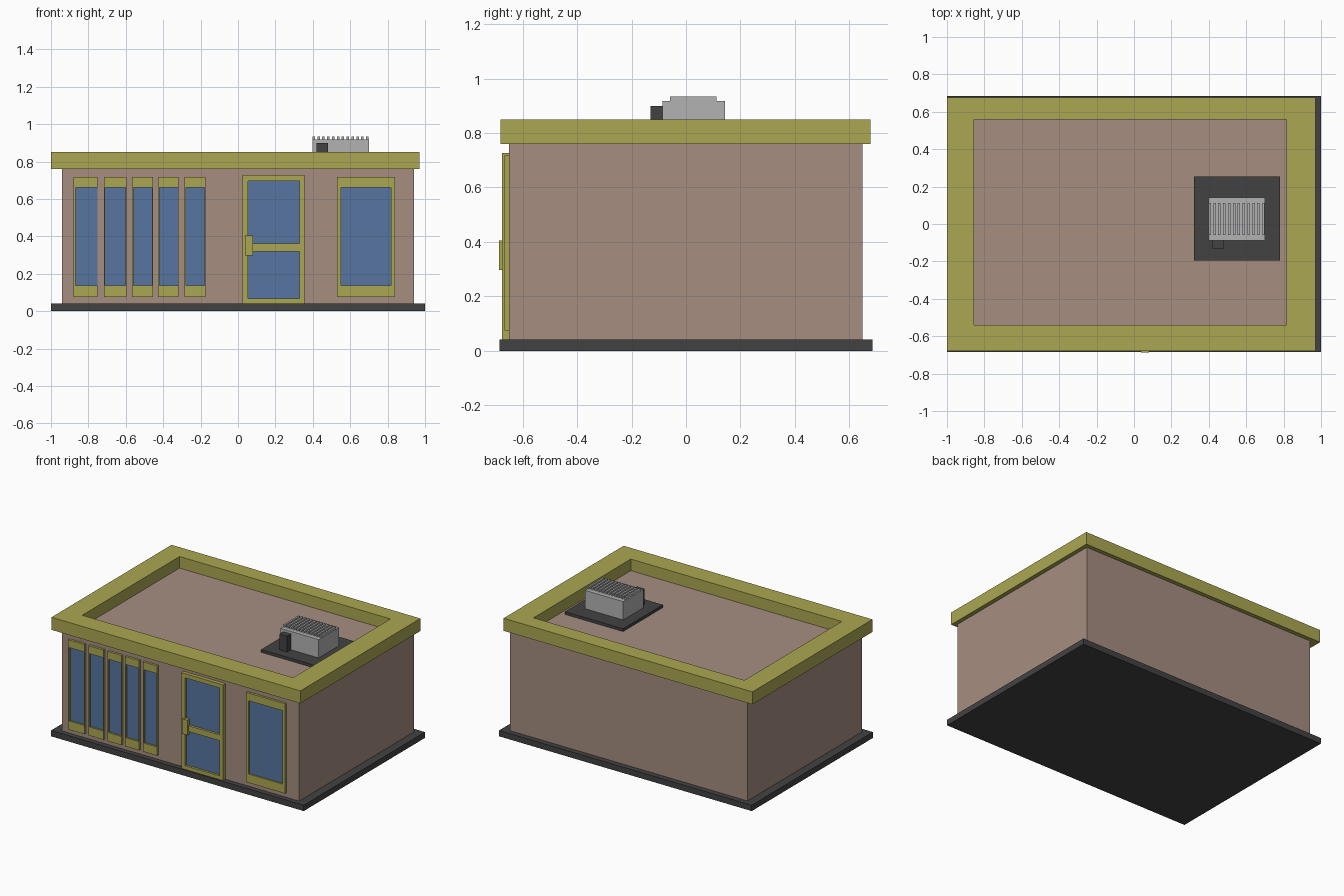
import bpy, bmesh

if "Cube" in bpy.data.objects:
    bpy.data.objects.remove(bpy.data.objects["Cube"])


def material(name, rgb):
    m = bpy.data.materials.new(name)
    m.diffuse_color = (*rgb, 1)
    m.use_nodes = True
    m.node_tree.nodes["Principled BSDF"].inputs["Base Color"].default_value = m.diffuse_color
    return m


OLIVE = material("olive_trim", (0.41, 0.39, 0.085))
WALL = material("tan_wall", (0.38, 0.27, 0.216))
GLASS = material("blue_glass", (0.093, 0.178, 0.352))
DARK = material("dark_slab", (0.055, 0.055, 0.055))
METAL = material("light_metal", (0.45, 0.45, 0.45))


def finish(name, bm, mat):
    bmesh.ops.recalc_face_normals(bm, faces=bm.faces)
    me = bpy.data.meshes.new(name)
    bm.to_mesh(me)
    bm.free()
    me.materials.append(mat)
    ob = bpy.data.objects.new(name, me)
    bpy.context.collection.objects.link(ob)
    return ob


def box(name, x, y, z, mat):
    """Box from (min, max) ranges on each axis."""
    bm = bmesh.new()
    bmesh.ops.create_cube(bm, size=1)
    for v in bm.verts:
        v.co = [r[0] + (c + 0.5) * (r[1] - r[0]) for r, c in zip((x, y, z), v.co)]
    return finish(name, bm, mat)


def ring(name, outer, inner, depth, mat, upright=False):
    """Rectangular frame; rectangles are (a0, a1, b0, b1), extruded along depth."""
    bm = bmesh.new()
    loops = []
    for a0, a1, b0, b1 in (outer, inner):
        for d in depth:
            pts = [(a0, b0), (a1, b0), (a1, b1), (a0, b1)]
            loops.append([bm.verts.new((a, d, b) if upright else (a, b, d)) for a, b in pts])
    o0, o1, i0, i1 = loops
    for p, q in ((o0, o1), (o1, i1), (i1, i0), (i0, o0)):
        for k in range(4):
            n = (k + 1) % 4
            bm.faces.new((p[k], p[n], q[n], q[k]))
    return finish(name, bm, mat)


# Slab, building body and roof parapet
box("base_slab", (-1, 1), (-0.685, 0.685), (0, 0.042), DARK)
box("walls", (-0.94, 0.94), (-0.65, 0.647), (0.042, 0.767), WALL)
ring("roof_parapet", (-1, 0.97, -0.68, 0.677), (-0.855, 0.815, -0.54, 0.56),
     (0.76, 0.85), OLIVE)


# Windows: frame extents and glass extents along x
windows = [(-0.88, -0.75, -0.87, -0.752), (-0.717, -0.597, -0.71, -0.602),
           (-0.567, -0.455, -0.56, -0.46), (-0.427, -0.317, -0.42, -0.322),
           (-0.285, -0.175, -0.278, -0.178), (0.53, 0.84, 0.55, 0.818)]
for i, (f0, f1, g0, g1) in enumerate(windows, 1):
    ring(f"window_frame_{i}", (f0, f1, 0.075, 0.717), (g0, g1, 0.137, 0.662),
         (-0.666, -0.64), OLIVE, True)
    box(f"window_glass_{i}", (g0, g1), (-0.654, -0.64), (0.137, 0.662), GLASS)

# Door with middle rail, glass and handle
ring("door_frame", (0.025, 0.355, 0.042, 0.727), (0.053, 0.328, 0.068, 0.697),
     (-0.676, -0.64), OLIVE, True)
box("door_rail", (0.053, 0.328), (-0.676, -0.64), (0.32, 0.362), OLIVE)
box("door_glass_lower", (0.053, 0.328), (-0.66, -0.64), (0.068, 0.32), GLASS)
box("door_glass_upper", (0.053, 0.328), (-0.66, -0.64), (0.362, 0.697), GLASS)
box("door_handle", (0.037, 0.08), (-0.687, -0.66), (0.297, 0.405), OLIVE)

# Rooftop cooling unit
box("unit_pad", (0.32, 0.78), (-0.195, 0.255), (0.76, 0.787), DARK)
box("unit_body", (0.397, 0.7), (-0.087, 0.143), (0.787, 0.918), METAL)
box("unit_control_box", (0.42, 0.48), (-0.13, -0.087), (0.787, 0.9), DARK)
FINS = 12
for i in range(FINS):
    x = 0.398 + i * 0.287 / (FINS - 1)
    box(f"unit_fin_{i + 1}", (x, x + 0.013), (-0.058, 0.112), (0.918, 0.934), METAL)
